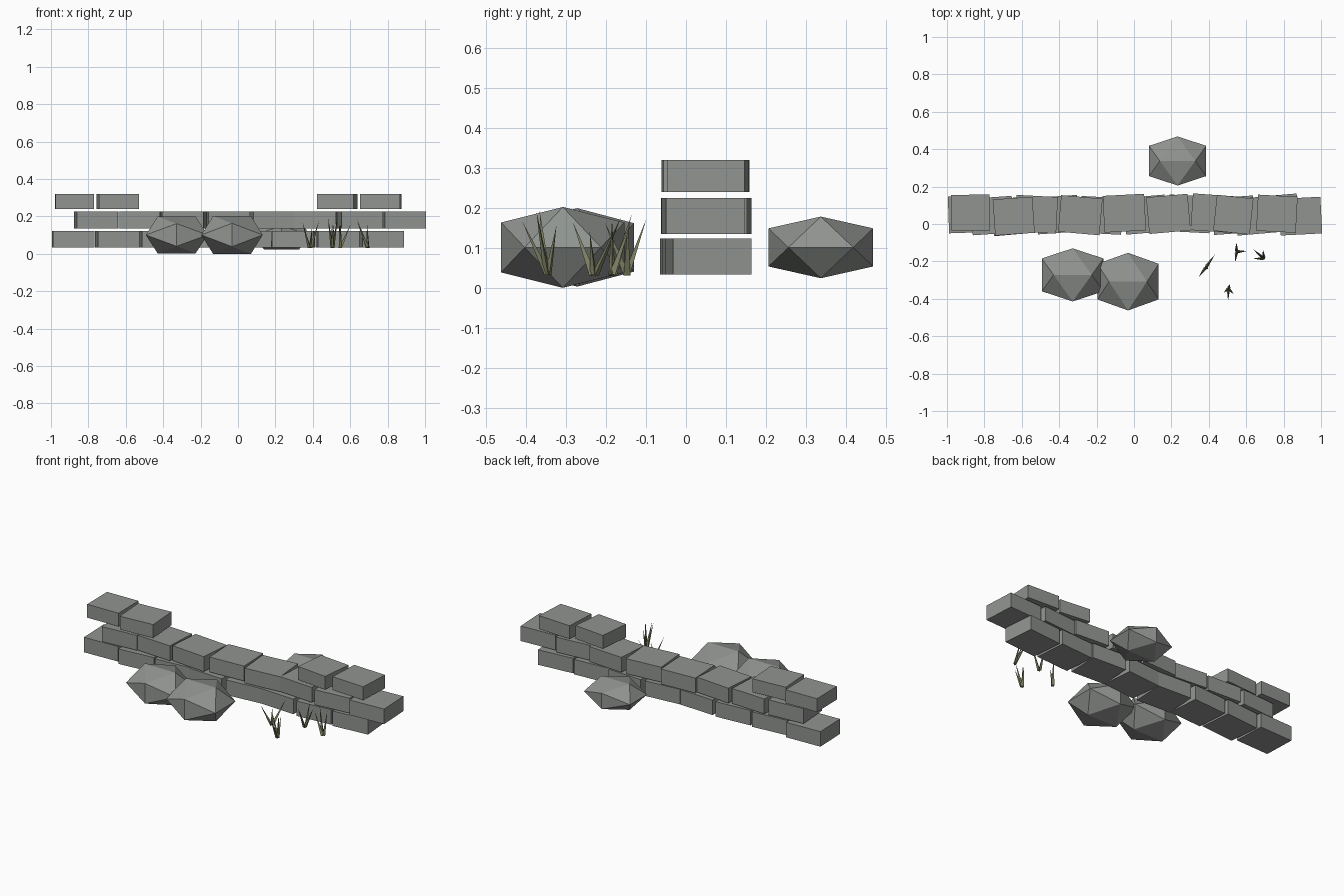
import bpy, bmesh, math
from mathutils import Vector, Matrix

if "Cube" in bpy.data.objects:
    bpy.data.objects.remove(bpy.data.objects["Cube"])


def material(name, rgb):
    m = bpy.data.materials.new(name)
    m.diffuse_color = (*rgb, 1)
    m.use_nodes = True
    m.node_tree.nodes["Principled BSDF"].inputs["Base Color"].default_value = m.diffuse_color
    return m


STONE = material("grey_stone", (0.28, 0.295, 0.28))
GRASS = material("dry_grass", (0.20, 0.21, 0.12))


def finish(name, bm, mat):
    bmesh.ops.recalc_face_normals(bm, faces=bm.faces)
    me = bpy.data.meshes.new(name)
    bm.to_mesh(me)
    bm.free()
    me.materials.append(mat)
    ob = bpy.data.objects.new(name, me)
    bpy.context.collection.objects.link(ob)
    return ob


def block(name, x, y, z, w, d, h, yaw):
    bm = bmesh.new()
    bmesh.ops.create_cube(bm, size=1, matrix=Matrix.LocRotScale(
        Vector((x, y, z)), Matrix.Rotation(math.radians(yaw), 3, 'Z'), Vector((w, d, h))))
    finish(name, bm, STONE)


# Lower two courses: evenly spaced blocks with small shifts and twists
courses = [
    ("lower_block", -0.881, 0.078,
     [(.052, 2), (.042, 5), (.05, 4), (.046, -3), (.05, 5), (.054, -3), (.047, 4), (.056, 5)]),
    ("middle_block", -0.758, 0.180,
     [(.045, 4), (.052, -3), (.047, -5), (.058, 3), (.054, 5), (.058, -4), (.045, 5), (.042, 3)]),
]
for name, x0, z, shifts in courses:
    for i, (y, yaw) in enumerate(shifts):
        block(f"{name}_{i + 1}", x0 + i * 0.2355, y, z, 0.222, 0.196, 0.09, yaw)

# Top course: a pair of blocks at each end
for i, (x, y, w, yaw) in enumerate([(-.874, .06, .206, 1), (-.643, .042, .212, 4),
                                    (.531, .05, .196, -6), (.764, .055, .212, -3)]):
    block(f"top_block_{i + 1}", x, y, 0.28, w, 0.193, 0.08, yaw)

# Boulders: squashed twenty-sided solids with an edge on top
PHI = (1 + math.sqrt(5)) / 2


def boulder(name, centre, half):
    bm = bmesh.new()
    for a in (-1, 1):
        for b in (-PHI, PHI):
            for p in ((a, 0, b), (b, a, 0), (0, b, a)):
                bm.verts.new([c + v * h / PHI for c, v, h in zip(centre, p, half)])
    bmesh.ops.convex_hull(bm, input=bm.verts[:])
    finish(name, bm, STONE)


boulder("left_boulder", (-.328, -.272, .101), (.165, .142, .098))
boulder("front_boulder", (-.032, -.308, .101), (.164, .154, .101))
boulder("back_boulder", (.233, .337, .101), (.153, .131, .077))


# Grass tufts: thin three-sided spikes leaning out from a shared base
def tuft(name, base, tips):
    bm = bmesh.new()
    b = Vector((*base, 0.033))
    for tip in tips:
        t = Vector(tip)
        axis = t - b
        rot = axis.to_track_quat('Z', 'Y').to_matrix().to_4x4()
        start = b + Vector((axis.x, axis.y, 0)) * 0.12
        bmesh.ops.create_cone(bm, cap_ends=True, segments=3, radius1=0.010, radius2=0,
                              depth=axis.length,
                              matrix=Matrix.Translation((start + t) / 2) @ rot)
    finish(name, bm, GRASS)


tuft("grass_tuft_1", (.385, -.230), [(.348, -.28, .165), (.43, -.167, .175), (.395, -.24, .14)])
tuft("grass_tuft_2", (.548, -.148), [(.548, -.102, .172), (.542, -.2, .165), (.60, -.145, .16)])
tuft("grass_tuft_3", (.695, -.185), [(.64, -.138, .185), (.64, -.185, .17), (.69, -.14, .165)])
tuft("grass_tuft_4", (.505, -.345), [(.482, -.365, .195), (.503, -.405, .165),
                                     (.53, -.372, .19), (.512, -.325, .155)])
